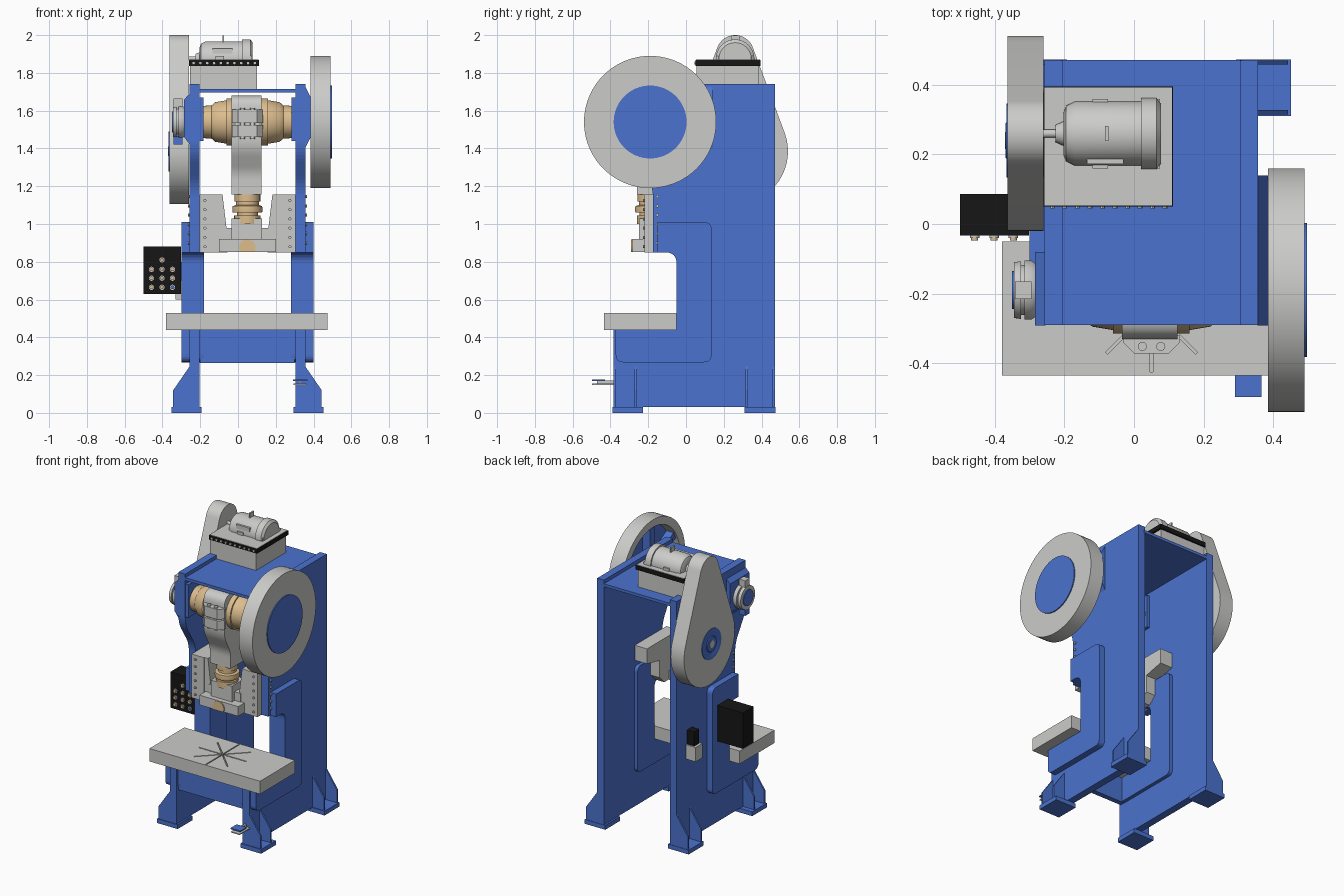
import bpy, bmesh, math
from mathutils import Vector


def material(name, rgb):
    m = bpy.data.materials.new(name)
    m.diffuse_color = (*rgb, 1)
    return m


BLUE = material("blue paint", (0.07, 0.17, 0.62))
GREY = material("light grey metal", (0.60, 0.60, 0.59))
TAN = material("bronze tan", (0.72, 0.51, 0.27))
BLACK = material("black", (0.008, 0.008, 0.008))
CX = 0.05                 # mirror plane of the frame
CY, CZ = -0.19, 1.54      # crankshaft axis


def finish(name, bm, mat, smooth=False):
    bmesh.ops.recalc_face_normals(bm, faces=bm.faces)
    me = bpy.data.meshes.new(name)
    bm.to_mesh(me)
    bm.free()
    me.materials.append(mat)
    if smooth:
        me.shade_smooth()
        me.set_sharp_from_angle(angle=math.radians(35))
    ob = bpy.data.objects.new(name, me)
    bpy.context.collection.objects.link(ob)
    return ob


def place(axis, u, v, w):
    """Profile coordinates u, v plus depth w along the axis."""
    return {'x': (w, u, v), 'y': (u, w, v), 'z': (u, v, w)}[axis]


def rounded(pts):
    """Points (u, v, radius): replace corners having a radius with a curve."""
    out = []
    for i, (u, v, r) in enumerate(pts):
        p = Vector((u, v))
        if r == 0:
            out.append(p)
            continue
        a = p + (Vector(pts[i - 1][:2]) - p).normalized() * r
        b = p + (Vector(pts[(i + 1) % len(pts)][:2]) - p).normalized() * r
        for k in range(7):
            t = k / 6
            out.append(a * (1 - t) ** 2 + p * 2 * t * (1 - t) + b * t * t)
    return out


def prism(name, pts, w0, w1, mat, axis='x', smooth=False):
    bm = bmesh.new()
    f = bm.faces.new([bm.verts.new(place(axis, p[0], p[1], w0)) for p in pts])
    ext = bmesh.ops.extrude_face_region(bm, geom=[f])['geom']
    bmesh.ops.translate(bm, vec=place(axis, 0, 0, w1 - w0),
                        verts=[e for e in ext if isinstance(e, bmesh.types.BMVert)])
    return finish(name, bm, mat, smooth)


def box(name, x0, x1, y0, y1, z0, z1, mat):
    return prism(name, [(x0, y0), (x1, y0), (x1, y1), (x0, y1)], z0, z1, mat, 'z')


def lathe(name, prof, cu, cv, mat, axis='x', n=48):
    """Turn a profile of (depth, radius) around an axis through (cu, cv)."""
    bm = bmesh.new()
    rings = []
    for w, r in prof:
        rings.append([bm.verts.new(place(axis, cu + r * math.cos(2 * math.pi * k / n),
                                         cv + r * math.sin(2 * math.pi * k / n), w))
                      for k in range(n)])
    for a, b in zip(rings, rings[1:]):
        for k in range(n):
            bm.faces.new((a[k], a[(k + 1) % n], b[(k + 1) % n], b[k]))
    bm.faces.new(rings[0])
    bm.faces.new(rings[-1])
    return finish(name, bm, mat, True)


def rod(name, cu, cv, r, w0, w1, mat, axis='x', n=32):
    return lathe(name, [(w0, r), (w1, r)], cu, cv, mat, axis, n)


# Side frames, reinforcing C plates, guides and feet, mirrored about CX
plate = rounded([(0.47, 0.03, 0), (0.47, 1.74, 0), (-0.29, 1.74, 0), (-0.29, 1.38, 0.06),
                 (-0.175, 1.20, 0.06), (-0.175, 0.85, 0), (-0.05, 0.85, 0.06),
                 (-0.05, 0.44, 0), (-0.385, 0.44, 0), (-0.385, 0.03, 0)])
c_plate = rounded([(-0.15, 1.01, 0), (0.135, 1.01, 0.04), (0.135, 0.268, 0.04),
                   (-0.372, 0.268, 0.04), (-0.372, 0.44, 0), (-0.05, 0.44, 0),
                   (-0.05, 0.85, 0.06), (-0.15, 0.85, 0)])
guide = [(-0.22, 0.85), (-0.22, 1.155), (0.13, 1.155), (0.13, 1.05),
         (-0.01, 1.02), (-0.01, 0.90), (-0.06, 0.85)]
for s, side in ((-1, "left"), (1, "right")):
    def X(d):
        return CX + s * d
    prism(side + "_side_plate", plate, X(0.255), X(0.307), BLUE)
    prism(side + "_outer_c_plate", c_plate, X(0.307), X(0.35), BLUE)
    prism(side + "_inner_c_plate", c_plate, X(0.23), X(0.255), BLUE)
    prism(side + "_guide", guide, X(0.16), X(0.255), GREY)
    # tapered gib beside the slide
    prism(side + "_gib", [(X(0.165), 0.85), (X(0.165), 1.155), (X(0.132), 1.155),
                          (X(0.105), 0.93), (X(0.105), 0.85)], -0.215, -0.13, GREY, 'y')
    for i in range(6):
        z = 0.88 + i * 0.049
        rod(side + "_guide_bolt", X(0.225), z, 0.008, -0.228, -0.21, GREY, 'y', 10)
        rod(side + "_side_bolt", -0.152, z + 0.02, 0.008, X(0.30), X(0.316), GREY, 'x', 10)
    for y0, y1, end in ((-0.39, -0.228, "front"), (0.31, 0.473, "back")):
        box(f"{side}_{end}_foot", X(0.243), X(0.402), y0, y1, 0, 0.03, BLUE)
        for y in (y0 + 0.005, y1 - 0.045 if end == "front" else y1 - 0.015):
            prism(f"{side}_{end}_gusset", [(X(0.30), 0.03), (X(0.393), 0.03), (X(0.393), 0.12),
                                           (X(0.307), 0.245), (X(0.30), 0.245)],
                  y, y + 0.012, BLUE, 'y')
box("front_web", -0.2, 0.3, -0.37, -0.335, 0.265, 0.44, BLUE)
box("top_plate", -0.21, 0.31, -0.29, 0.472, 1.695, 1.715, BLUE)

# Crank bearing housings on the side plates
prism("right_bearing_housing", [(0.355, 1.40), (0.385, 1.46), (0.385, 1.67), (0.355, 1.73)],
      -0.292, 0.14, BLUE, 'y')
prism("left_bearing_housing", [(-0.255, 1.42), (-0.285, 1.46), (-0.285, 1.66), (-0.255, 1.69)],
      -0.292, -0.08, BLUE, 'y')
for s, side in ((-1, "left"), (1, "right")):
    box(side + "_bearing_boss", CX + s * 0.232, CX + s * 0.26, -0.288, -0.09, 1.44, 1.67, BLUE)

# Crankshaft
half = [(0.30, 0.07), (0.24, 0.07), (0.24, 0.085), (0.19, 0.088), (0.17, 0.105),
        (0.11, 0.115), (0.11, 0.125), (0.085, 0.125)]
lathe("crankshaft", [(CX - d, r) for d, r in half] + [(CX + d, r) for d, r in reversed(half)],
      CY, CZ, TAN)
rod("flywheel_shaft", CY, CZ, 0.05, 0.33, 0.47, GREY)

# Connecting rod with clamp cap
prism("connecting_rod", rounded([(-0.26, 1.155, 0), (-0.26, 1.27, 0.04), (-0.33, 1.40, 0.05),
                                 (-0.33, 1.68, 0.07), (-0.05, 1.68, 0.07), (-0.05, 1.40, 0.05),
                                 (-0.12, 1.27, 0.04), (-0.12, 1.155, 0)]),
      -0.035, 0.125, GREY, smooth=True)
for z0, z1 in ((1.46, 1.525), (1.535, 1.605)):
    prism("rod_cap", [(-0.032, -0.32), (-0.032, -0.34), (0.0, -0.372), (0.1, -0.372),
                      (0.132, -0.34), (0.132, -0.32)], z0, z1, GREY, 'z')
for x in (0.024, 0.077):
    rod("rod_cap_bolt", x, -0.352, 0.013, 1.45, 1.615, GREY, 'z', 16)

# Adjusting screw, slide and shank clamp
lathe("adjusting_screw", [(1.00, 0.07), (1.045, 0.07), (1.045, 0.055), (1.06, 0.055),
                          (1.06, 0.078), (1.075, 0.08), (1.095, 0.078), (1.10, 0.06),
                          (1.12, 0.06), (1.12, 0.068), (1.16, 0.068)], CX, CY, TAN, 'z')
box("slide_base", -0.10, 0.20, -0.283, -0.10, 0.852, 0.92, GREY)
box("slide_shoulder", -0.075, 0.175, -0.22, -0.10, 0.92, 0.98, GREY)
box("slide_socket", -0.035, 0.128, -0.25, -0.11, 0.92, 1.03, GREY)
prism("shank_clamp", [(CX + 0.044 * math.cos(math.radians(a)),
                       0.875 + 0.044 * math.sin(math.radians(a))) for a in range(-30, 211, 10)],
      -0.29, -0.27, TAN, 'y', True)

# Bolster bed with star shaped slots
bed = box("bed", -0.38, 0.475, -0.435, -0.05, 0.44, 0.53, GREY)
for k in range(4):
    cut = box("slot_cutter", -0.183, 0.183, -0.004, 0.004, -0.02, 0.02, GREY)
    cut.location = (CX, -0.242, 0.53)
    cut.rotation_euler.z = k * math.pi / 4
    cut.hide_render = True
    cut.hide_set(True)
    mod = bed.modifiers.new("slot", 'BOOLEAN')
    mod.operation = 'DIFFERENCE'
    mod.object = cut

# Flywheel: grey rim and face, blue cap outside, blue spokes inside
lathe("flywheel", [(0.465, 0.03), (0.465, 0.285), (0.387, 0.295), (0.385, 0.35),
                   (0.49, 0.35), (0.49, 0.02)], CY, CZ, GREY, n=72)
rod("flywheel_cap", CY, CZ, 0.193, 0.485, 0.497, BLUE, n=64)
rod("flywheel_web", CY, CZ, 0.287, 0.45, 0.468, BLUE, n=64)
rod("flywheel_hub", CY, CZ, 0.09, 0.39, 0.455, BLUE)
for k in range(6):
    spoke = box("flywheel_spoke", -0.03, 0.03, -0.025, 0.025, 0.08, 0.287, BLUE)
    spoke.location = (0.425, CY, CZ)
    spoke.rotation_euler.x = k * math.pi / 3

# Belt guard: two circles joined by tangents, with a hub on its outside
GY, GZ = 0.26, 1.385
tilt = math.asin((0.28 - 0.10) / 0.515)
arc = []
for r, z, a0, a1 in ((0.10, 1.90, tilt, math.pi - tilt),
                     (0.28, GZ, math.pi - tilt, 2 * math.pi + tilt)):
    arc += [(GY + r * math.cos(a0 + (a1 - a0) * k / 32),
             z + r * math.sin(a0 + (a1 - a0) * k / 32)) for k in range(33)]
prism("belt_guard", arc, -0.363, -0.26, GREY, smooth=True)
lathe("guard_hub", [(-0.355, 0.106), (-0.367, 0.106), (-0.367, 0.085), (-0.364, 0.08),
                    (-0.364, 0.055), (-0.369, 0.05), (-0.369, 0.02)], 0.24, GZ, BLUE)
rod("guard_hub_centre", 0.24, GZ, 0.025, -0.35, -0.371, GREY)

# Brake drum on the left crank end
lathe("brake_drum", [(-0.28, 0.075), (-0.295, 0.085), (-0.315, 0.085), (-0.315, 0.072),
                     (-0.325, 0.072), (-0.325, 0.083), (-0.345, 0.08), (-0.345, 0.06)],
      CY, CZ, GREY)
rod("brake_cap", CY, CZ, 0.055, -0.34, -0.35, BLUE)
box("brake_upper_lug", -0.342, -0.295, CY - 0.025, CY + 0.025, 1.61, 1.665, GREY)
box("brake_lower_lug", -0.342, -0.295, CY - 0.025, CY + 0.025, 1.42, 1.465, BLUE)

# Motor stand
box("motor_stand", -0.255, 0.10, 0.055, 0.385, 1.71, 1.84, GREY)
box("motor_stand_rim", -0.26, 0.112, 0.05, 0.395, 1.837, 1.868, BLACK)
box("motor_plate", -0.257, 0.109, 0.053, 0.392, 1.868, 1.871, GREY)
for i in range(10):
    rod("stand_bolt", -0.235 + i * 0.036, 1.852, 0.007, 0.044, 0.052, GREY, 'y', 8)

# Motor
lathe("motor", [(-0.265, 0.012), (-0.225, 0.012), (-0.225, 0.025), (-0.203, 0.035),
                (-0.203, 0.06), (-0.195, 0.08), (-0.17, 0.092), (0.02, 0.092), (0.02, 0.102),
                (0.065, 0.102), (0.078, 0.085), (0.078, 0.02)], 0.26, 1.875, GREY)
box("motor_terminal_box", -0.135, -0.03, 0.172, 0.25, 1.868, 1.93, GREY)
for x in (-0.12, 0.03):
    box("motor_foot", x, x + 0.045, 0.16, 0.36, 1.868, 1.89, GREY)
box("motor_lifting_eye", -0.083, -0.073, 0.238, 0.282, 1.96, 1.998, GREY)

# Control box with buttons
box("control_box", -0.50, -0.302, -0.033, 0.086, 0.63, 0.88, BLACK)
for x, z in [(x, z) for x in (-0.458, -0.402, -0.347) for z in (0.665, 0.713, 0.76)] + [(-0.402, 0.81)]:
    rod("button_ring", x, z, 0.014, -0.04, -0.03, GREY, 'y', 16)
    rod("button", x, z, 0.010, -0.048, -0.03,
        BLUE if (x, z) == (-0.347, 0.665) else TAN, 'y', 16)
box("control_box_bracket", -0.31, -0.25, 0.0, 0.06, 0.70, 0.80, BLUE)

# Rear switch on the left plate
box("rear_switch_base", -0.33, -0.255, 0.29, 0.365, 0.60, 0.70, GREY)
box("rear_switch", -0.312, -0.255, 0.30, 0.355, 0.70, 0.80, BLACK)

# Foot pedal
box("pedal_tread", 0.29, 0.367, -0.498, -0.43, 0.170, 0.178, BLUE)
box("pedal_base", 0.295, 0.362, -0.498, -0.38, 0.148, 0.155, GREY)
box("pedal_arm", 0.322, 0.334, -0.47, -0.38, 0.153, 0.172, GREY)
